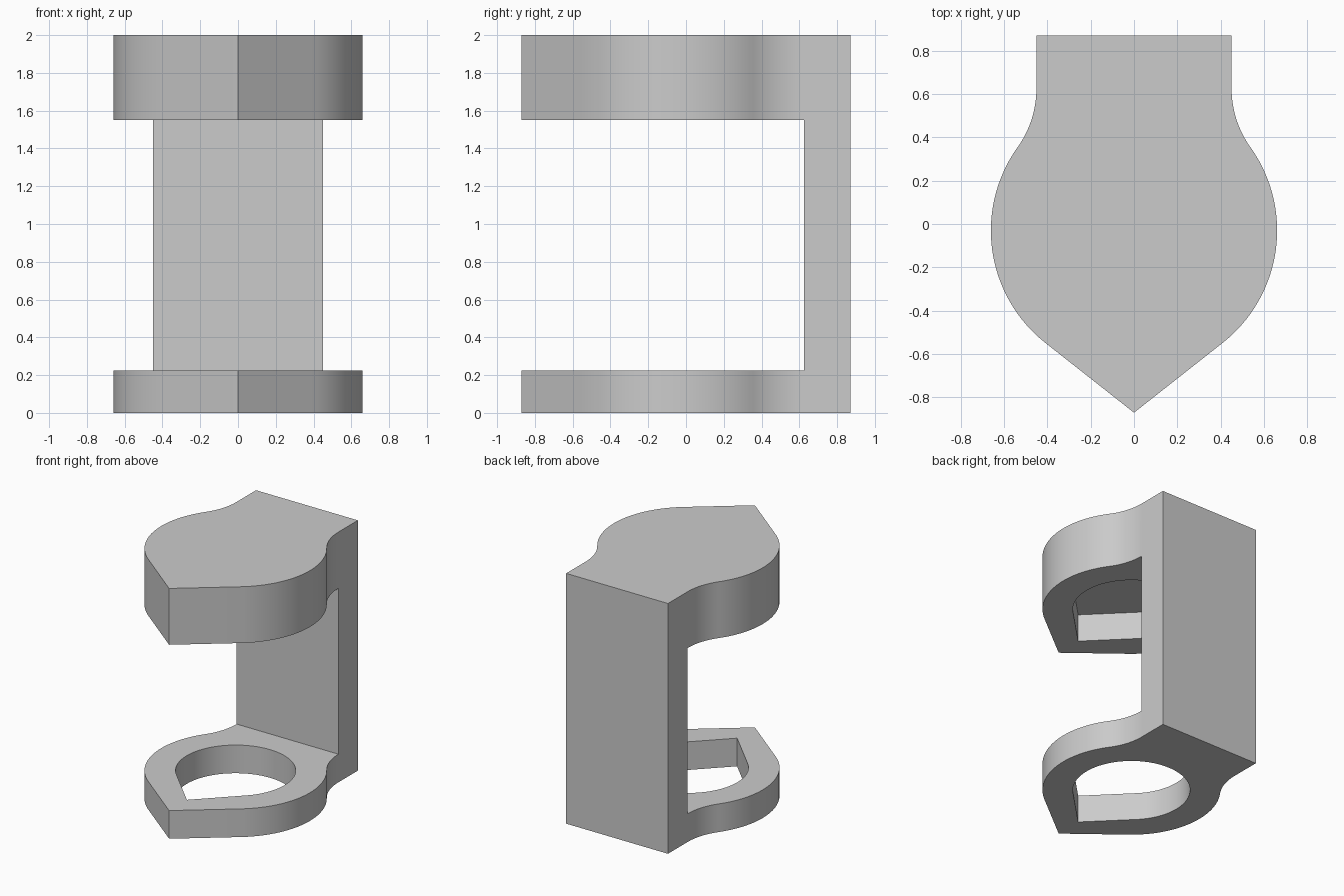
import bpy
import bmesh
from math import sin, cos, asin, acos, atan2, pi, radians

if "Cube" in bpy.data.objects:
    bpy.data.objects.remove(bpy.data.objects["Cube"], do_unlink=True)

CENTRE_Y = -0.03            # shared centre of the round body and the hole
RADIUS, TIP_Y = 0.66, -0.87
HOLE_RADIUS = 0.435
WALL_HALF, WALL_FRONT, WALL_BACK = 0.45, 0.625, 0.87
HEIGHT, ARM_LOW, ARM_HIGH, POCKET_TOP = 2.0, 0.225, 1.55, 1.775


def arc(cx, cy, r, start, end, steps):
    """Points along an arc, both ends included."""
    angles = [start + (end - start) * i / steps for i in range(steps + 1)]
    return [(cx + r * cos(a), cy + r * sin(a)) for a in angles]


def mirrored(half):
    """Close a right-hand outline by mirroring it across x = 0."""
    return half + [(-x, y) for x, y in reversed(half) if abs(x) > 1e-5]


def prism(name, outline, z0, z1):
    """Extrude a counter-clockwise outline from z0 to z1."""
    bm = bmesh.new()
    face = bm.faces.new([bm.verts.new((x, y, z0)) for x, y in outline])
    top = bmesh.ops.extrude_face_region(bm, geom=[face])["geom"]
    verts = [v for v in top if isinstance(v, bmesh.types.BMVert)]
    bmesh.ops.translate(bm, verts=verts, vec=(0, 0, z1 - z0))
    bmesh.ops.recalc_face_normals(bm, faces=bm.faces)
    mesh = bpy.data.meshes.new(name)
    bm.to_mesh(mesh)
    bm.free()
    obj = bpy.data.objects.new(name, mesh)
    bpy.context.collection.objects.link(obj)
    return obj


def cut(target, cutter):
    """Subtract the cutter, then discard it."""
    cutter.hide_render = True
    mod = target.modifiers.new("cut", "BOOLEAN")
    mod.operation, mod.solver, mod.object = "DIFFERENCE", "EXACT", cutter
    bpy.context.view_layer.objects.active = target
    bpy.ops.object.modifier_apply(modifier=mod.name)
    bpy.data.objects.remove(cutter, do_unlink=True)


# Bracket outline: pointed nose, round body, concave blend into the back wall
rise = WALL_FRONT - CENTRE_Y
blend = (WALL_HALF**2 + rise**2 - RADIUS**2) / (2 * (RADIUS - WALL_HALF))
join = atan2(rise, WALL_HALF + blend)
nose = acos(RADIUS / (CENTRE_Y - TIP_Y)) - pi / 2
half = [(0, TIP_Y)]
half += arc(0, CENTRE_Y, RADIUS, nose, join, 40)
half += arc(WALL_HALF + blend, WALL_FRONT, blend, join + pi, pi, 16)[1:]
half += [(WALL_HALF, WALL_BACK)]
bracket = prism("bracket", mirrored(half), 0, HEIGHT)

# Gap between the two arms, in front of the wall
gap = [(-1, -1), (1, -1), (1, WALL_FRONT), (-1, WALL_FRONT)]
cut(bracket, prism("gap_cutter", gap, ARM_LOW, ARM_HIGH))

# Teardrop hole through the lower arm and a blind pocket in the upper arm
drop = [(0, CENTRE_Y - HOLE_RADIUS * 2**0.5)]
drop += arc(0, CENTRE_Y, HOLE_RADIUS, -pi / 4, pi / 2, 40)
cut(bracket, prism("hole_cutter", mirrored(drop), -0.2, POCKET_TOP))

# Plain grey material
grey = bpy.data.materials.new("light_grey")
grey.use_nodes = True
colour = (0.6, 0.6, 0.6, 1)
grey.diffuse_color = colour
grey.node_tree.nodes["Principled BSDF"].inputs["Base Color"].default_value = colour
bracket.data.materials.clear()
bracket.data.materials.append(grey)

# Smooth curved sides, crisp edges
bpy.ops.object.select_all(action="DESELECT")
bracket.select_set(True)
bpy.context.view_layer.objects.active = bracket
bpy.ops.object.shade_smooth_by_angle(angle=radians(30))
